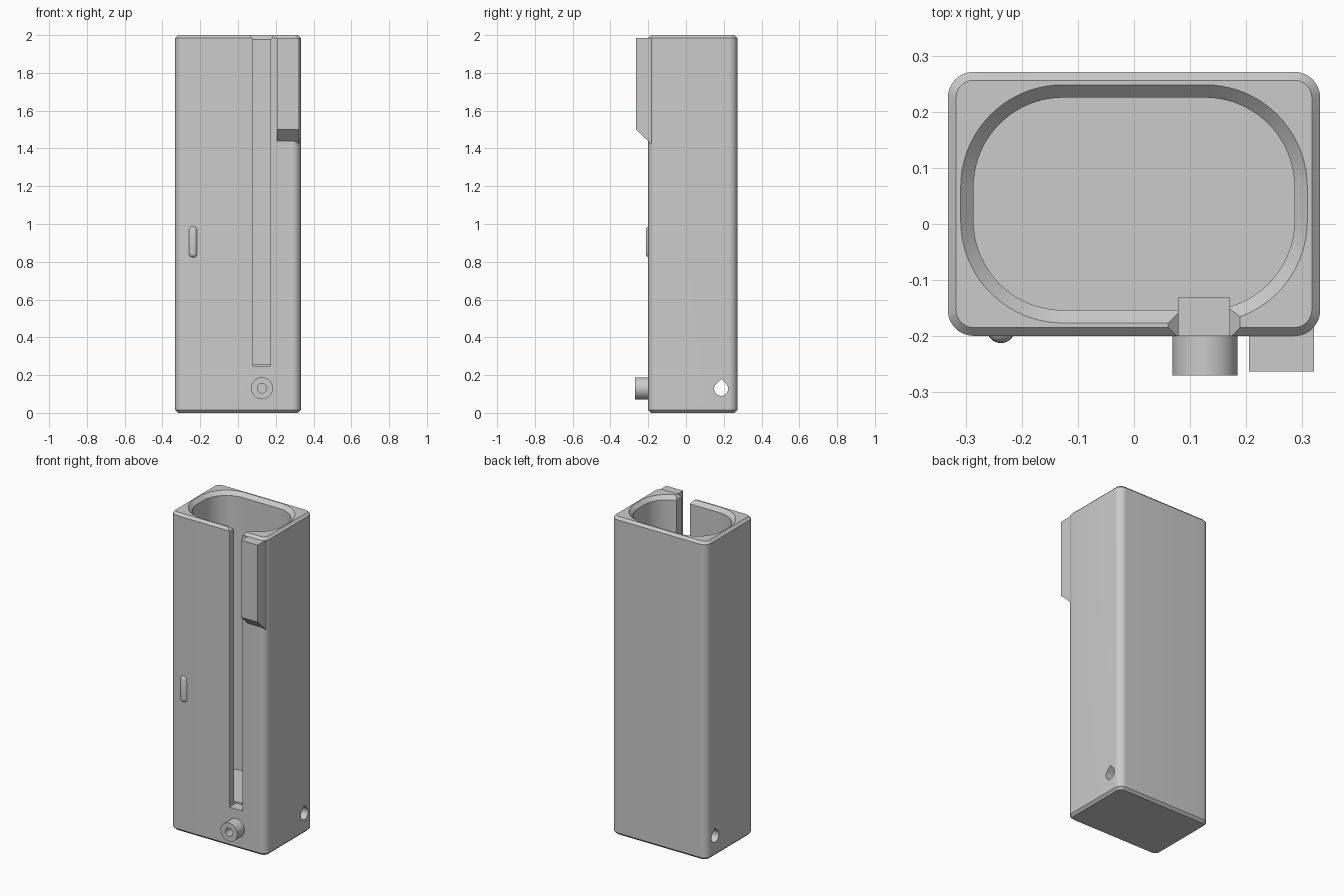
import bpy, bmesh
from math import sin, cos, pi, radians

cube = bpy.data.objects.get("Cube")
if cube:
    bpy.data.objects.remove(cube, do_unlink=True)

GREY = (0.6, 0.6, 0.6, 1.0)
grey = bpy.data.materials.new("plain grey")
grey.use_nodes = True
grey.diffuse_color = GREY
grey.node_tree.nodes["Principled BSDF"].inputs["Base Color"].default_value = GREY


def finish(name, bm):
    bmesh.ops.recalc_face_normals(bm, faces=bm.faces)
    mesh = bpy.data.meshes.new(name)
    bm.to_mesh(mesh)
    bm.free()
    mesh.materials.append(grey)
    obj = bpy.data.objects.new(name, mesh)
    bpy.context.collection.objects.link(obj)
    return obj


def loft(name, rings):
    """Skin a list of matching point rings and cap both ends."""
    bm = bmesh.new()
    loops = [[bm.verts.new(p) for p in ring] for ring in rings]
    for a, b in zip(loops, loops[1:]):
        for i in range(len(a)):
            j = (i + 1) % len(a)
            bm.faces.new((a[i], a[j], b[j], b[i]))
    bm.faces.new(loops[0])
    bm.faces.new(loops[-1])
    return finish(name, bm)


def rounded_rect(hx, hy, r, z, grow=0.0, segs=12):
    """Rounded rectangle about the body's middle, offset by grow."""
    points = []
    for k, (sx, sy) in enumerate(((1, 1), (-1, 1), (-1, -1), (1, -1))):
        for i in range(segs + 1):
            a = pi / 2 * (k + i / segs)
            points.append((sx * (hx - r) + (r + grow) * cos(a),
                           MID_Y + sy * (hy - r) + (r + grow) * sin(a), z))
    return points


def circle(x, z, r, y, n=48):
    return [(x + r * cos(2 * pi * i / n), y, z + r * sin(2 * pi * i / n)) for i in range(n)]


def select_only(obj):
    bpy.ops.object.select_all(action='DESELECT')
    obj.select_set(True)
    bpy.context.view_layer.objects.active = obj


def cut(obj, cutter):
    select_only(obj)
    mod = obj.modifiers.new("cut", 'BOOLEAN')
    mod.operation, mod.solver, mod.object = 'DIFFERENCE', 'EXACT', cutter
    bpy.ops.object.modifier_apply(modifier=mod.name)
    bpy.data.objects.remove(cutter, do_unlink=True)


MID_Y = 0.036
EDGE = 0.015

# Outer housing with chamfered top and bottom rims
housing = loft("housing", [
    rounded_rect(0.333, 0.236, 0.046, z, grow)
    for z, grow in ((0, -EDGE), (EDGE, 0), (2 - EDGE, 0), (2, -EDGE))])

# Deep pocket with a flared mouth
cut(housing, loft("pocket_cutter", [
    rounded_rect(0.287, 0.19, 0.16, z, grow, 20)
    for z, grow in ((0.258, 0), (1.977, 0), (2.01, 0.033))]))

# Front slot, widening at its top
slot = [(0.08, 0.248), (0.171, 0.248), (0.171, 1.981),
        (0.21, 2.02), (0.041, 2.02), (0.08, 1.981)]
cut(housing, loft("slot_cutter", [[(x, y, z) for x, z in slot] for y in (-0.3, -0.132)]))

# Teardrop cross hole near the back bottom edge
R = 0.037
drop = [(R * cos(radians(a)), R * sin(radians(a))) for a in range(135, 406, 9)]
drop.append((0, R * 2 ** 0.5))
cut(housing, loft("cross_hole_cutter", [
    [(x, 0.186 + u, 0.127 + v) for u, v in drop] for x in (-0.5, 0.5)]))

# Raised rail block with a sloping underside
rail = [(-0.17, 1.41), (-0.264, 1.5), (-0.264, 1.985), (-0.17, 1.985)]
rail_block = loft("rail_block", [[(x, y, z) for y, z in rail] for x in (0.206, 0.322)])

# Hollow round boss below the slot
boss = loft("boss", [circle(0.127, 0.13, r, y) for r, y in
                     ((0.058, -0.19), (0.058, -0.271), (0.025, -0.271), (0.025, -0.201))])

# Small rounded bump: a sphere stretched into a capsule
bm = bmesh.new()
bmesh.ops.create_uvsphere(bm, u_segments=32, v_segments=16, radius=0.025)
for v in bm.verts:
    v.co.z += 0.06 if v.co.z > 0.001 else -0.06
bump = finish("locating_bump", bm)
bump.location = (-0.238, -0.188, 0.905)

for obj in (housing, rail_block, boss, bump):
    select_only(obj)
    bpy.ops.object.shade_smooth_by_angle(angle=radians(30))
